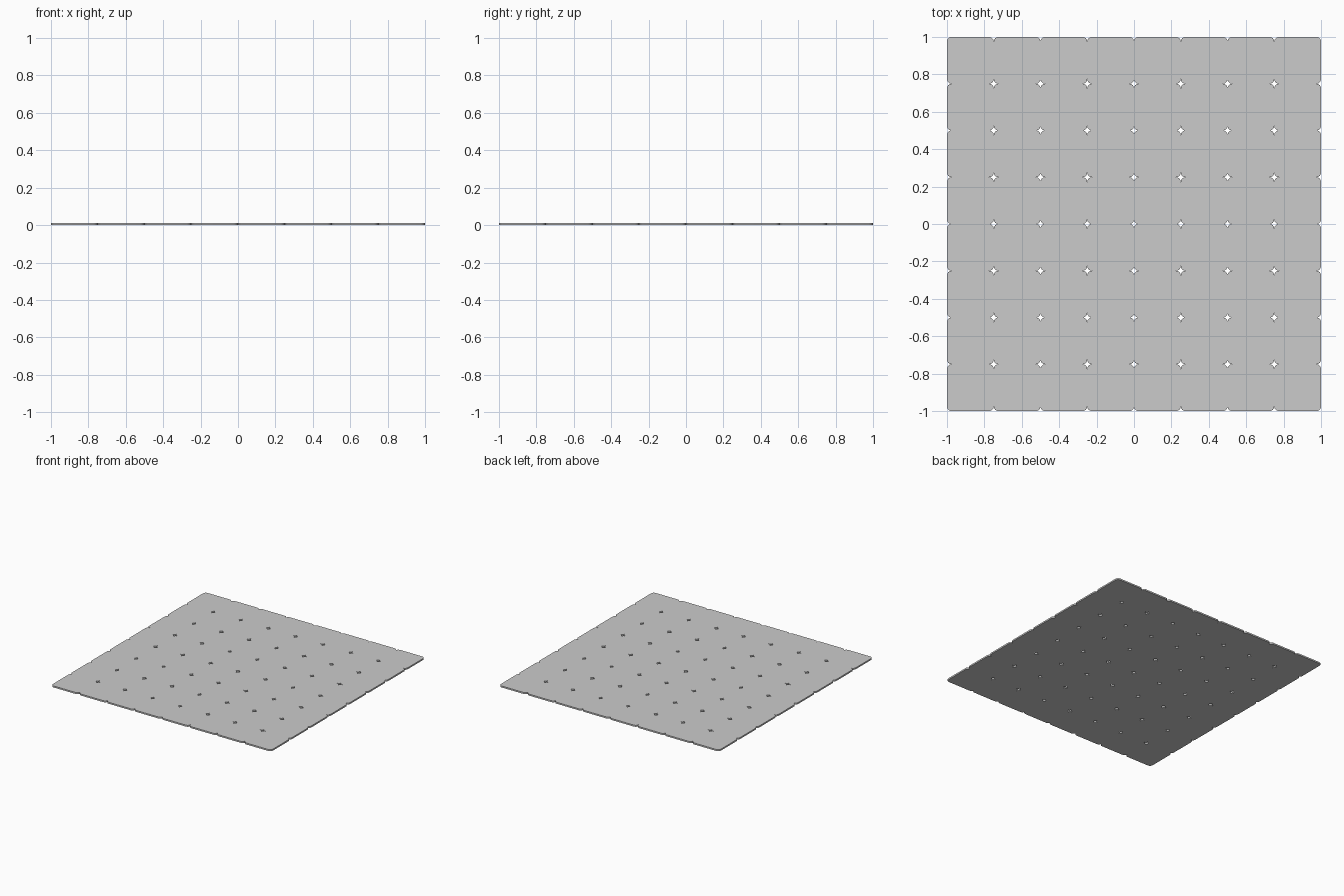
import bpy, bmesh, math

if "Cube" in bpy.data.objects:
    bpy.data.objects.remove(bpy.data.objects["Cube"])

N = 8              # tiles per side
S = 2.0 / N        # tile size
R = 0.025          # corner radius
T = 0.0125         # thickness
SEG = 6            # segments per rounded corner


def rounded_tile(name):
    """Flat slab with rounded vertical corners, standing on z = 0."""
    bm = bmesh.new()
    ring = []
    for q, (sx, sy) in enumerate([(1, 1), (-1, 1), (-1, -1), (1, -1)]):
        for i in range(SEG + 1):
            a = math.pi / 2 * (q + i / SEG)
            ring.append(bm.verts.new((sx * (S / 2 - R) + R * math.cos(a),
                                      sy * (S / 2 - R) + R * math.sin(a), 0)))
    face = bm.faces.new(ring)
    ext = bmesh.ops.extrude_face_region(bm, geom=[face], use_keep_orig=True)
    top = [g for g in ext["geom"] if isinstance(g, bmesh.types.BMVert)]
    bmesh.ops.translate(bm, verts=top, vec=(0, 0, T))
    bmesh.ops.recalc_face_normals(bm, faces=bm.faces)
    mesh = bpy.data.meshes.new(name)
    bm.to_mesh(mesh)
    bm.free()
    return mesh


# Floor of identical tiles laid edge to edge; star-shaped gaps form at the corners
tile = rounded_tile("floor_tile")
for row in range(N):
    for col in range(N):
        ob = bpy.data.objects.new(f"floor_tile_{row + 1}_{col + 1}", tile)
        ob.location = (-1 + S * (col + 0.5), -1 + S * (row + 0.5), 0)
        bpy.context.collection.objects.link(ob)
        if row == col == 0:
            first = ob

# Smooth the rounded corners, keep the rims sharp
bpy.context.view_layer.objects.active = first
for p in tile.polygons:
    p.use_smooth = True
tile.set_sharp_from_angle(angle=math.radians(30))
